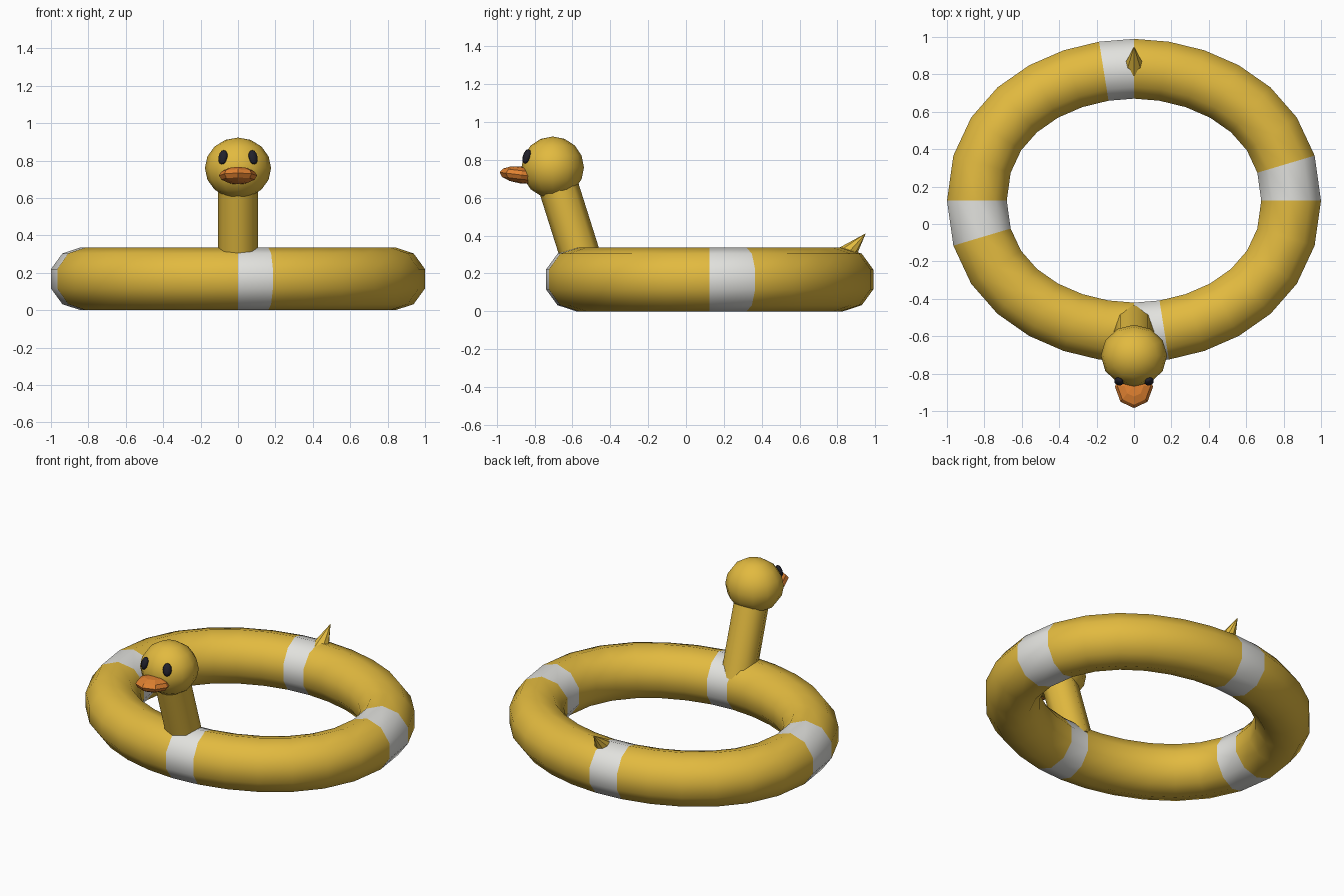
import bpy, bmesh, math
from mathutils import Vector, Matrix

if "Cube" in bpy.data.objects:
    bpy.data.objects.remove(bpy.data.objects["Cube"])


def material(name, rgb):
    m = bpy.data.materials.new(name)
    m.diffuse_color = (*rgb, 1)
    m.use_nodes = True
    m.node_tree.nodes["Principled BSDF"].inputs["Base Color"].default_value = m.diffuse_color
    return m


YELLOW = material("yellow", (0.76, 0.49, 0.05))
WHITE = material("white", (0.76, 0.76, 0.73))
ORANGE = material("orange", (0.75, 0.22, 0.03))
BLACK = material("black", (0.015, 0.015, 0.025))


def finish(bm, name, mats, smooth=True):
    bmesh.ops.recalc_face_normals(bm, faces=bm.faces)
    for f in bm.faces:
        # flat end caps, smooth sides
        f.smooth = smooth and len(f.verts) <= 4
    me = bpy.data.meshes.new(name)
    bm.to_mesh(me)
    bm.free()
    for m in mats:
        me.materials.append(m)
    ob = bpy.data.objects.new(name, me)
    bpy.context.collection.objects.link(ob)
    return ob


def ball(name, mat, loc, scale, rot=None, u=12, v=8, smooth=True):
    bm = bmesh.new()
    bmesh.ops.create_uvsphere(bm, u_segments=u, v_segments=v, radius=1)
    m = Matrix.Translation(loc) @ (rot or Matrix()) @ Matrix.Diagonal((*scale, 1))
    bmesh.ops.transform(bm, matrix=m, verts=bm.verts)
    return finish(bm, name, [mat], smooth)


def cone(name, mat, start, end, r1, r2, sides, smooth=True):
    a, b = Vector(start), Vector(end)
    bm = bmesh.new()
    bmesh.ops.create_cone(bm, cap_ends=True, segments=sides, radius1=r1, radius2=r2,
                          depth=(b - a).length)
    tilt = Vector((0, 0, 1)).rotation_difference(b - a).to_matrix().to_4x4()
    bmesh.ops.transform(bm, matrix=Matrix.Translation((a + b) / 2) @ tilt, verts=bm.verts)
    bmesh.ops.remove_doubles(bm, verts=bm.verts, dist=1e-5)
    return finish(bm, name, [mat], smooth)


# Swim ring: ten-sided tube swept along four mirrored curve quarters
RX, RY, HX, HY, CY, R, SEG, SIDES = 0.84, 0.705, 0.365, 0.495, 0.125, 0.168, 7, 10


def quarter(t):
    p = [Vector((RX, 0)), Vector((RX, HY)), Vector((HX, RY)), Vector((0, RY))]
    s = 1 - t
    pos = s**3 * p[0] + 3*s*s*t * p[1] + 3*s*t*t * p[2] + t**3 * p[3]
    d = s*s * (p[1] - p[0]) + 2*s*t * (p[2] - p[1]) + t*t * (p[3] - p[2])
    return pos, Vector((d.y, -d.x)).normalized()


path = []
for q, (sx, sy) in enumerate([(1, 1), (-1, 1), (-1, -1), (1, -1)]):
    for i in range(SEG):
        t = i / SEG
        pos, n = quarter(t if q % 2 == 0 else 1 - t)
        path.append((Vector((pos.x * sx, pos.y * sy)), Vector((n.x * sx, n.y * sy))))

bm = bmesh.new()
loops = []
for pos, n in path:
    loop = []
    for k in range(SIDES):
        a = math.pi / 2 + 2 * math.pi * k / SIDES
        p = pos + n * R * math.cos(a)
        loop.append(bm.verts.new((p.x, p.y + CY, R + R * math.sin(a))))
    loops.append(loop)
for i, loop in enumerate(loops):
    nxt = loops[(i + 1) % len(loops)]
    for k in range(SIDES):
        j = (k + 1) % SIDES
        f = bm.faces.new((loop[k], nxt[k], nxt[j], loop[j]))
        f.material_index = 1 if i % SEG == 0 else 0   # white band at each quarter
finish(bm, "swim_ring", [YELLOW, WHITE])

# Neck and head
cone("neck", YELLOW, (0, -0.535, 0.22), (0, -0.69, 0.71), 0.106, 0.106, 8)
ball("head", YELLOW, (0, -0.704, 0.76), (0.177, 0.165, 0.163))

# Beak, tipped slightly upward
ball("beak", ORANGE, (0, -0.87, 0.72), (0.102, 0.115, 0.045),
     Matrix.Rotation(math.radians(-7), 4, 'X'), u=8, v=6, smooth=False)

# Eyes lying along the head surface
for side, label in ((-1, "left"), (1, "right")):
    rot = Matrix.Rotation(math.radians(28 * side), 4, 'Z') @ Matrix.Rotation(math.radians(-18), 4, 'X')
    ball("eye_" + label, BLACK, (0.081 * side, -0.842, 0.818), (0.027, 0.018, 0.04), rot, u=8, v=6)

# Tail
cone("tail", YELLOW, (0, 0.835, 0.285), (0, 0.95, 0.412), 0.06, 0.0, 8, smooth=False)
